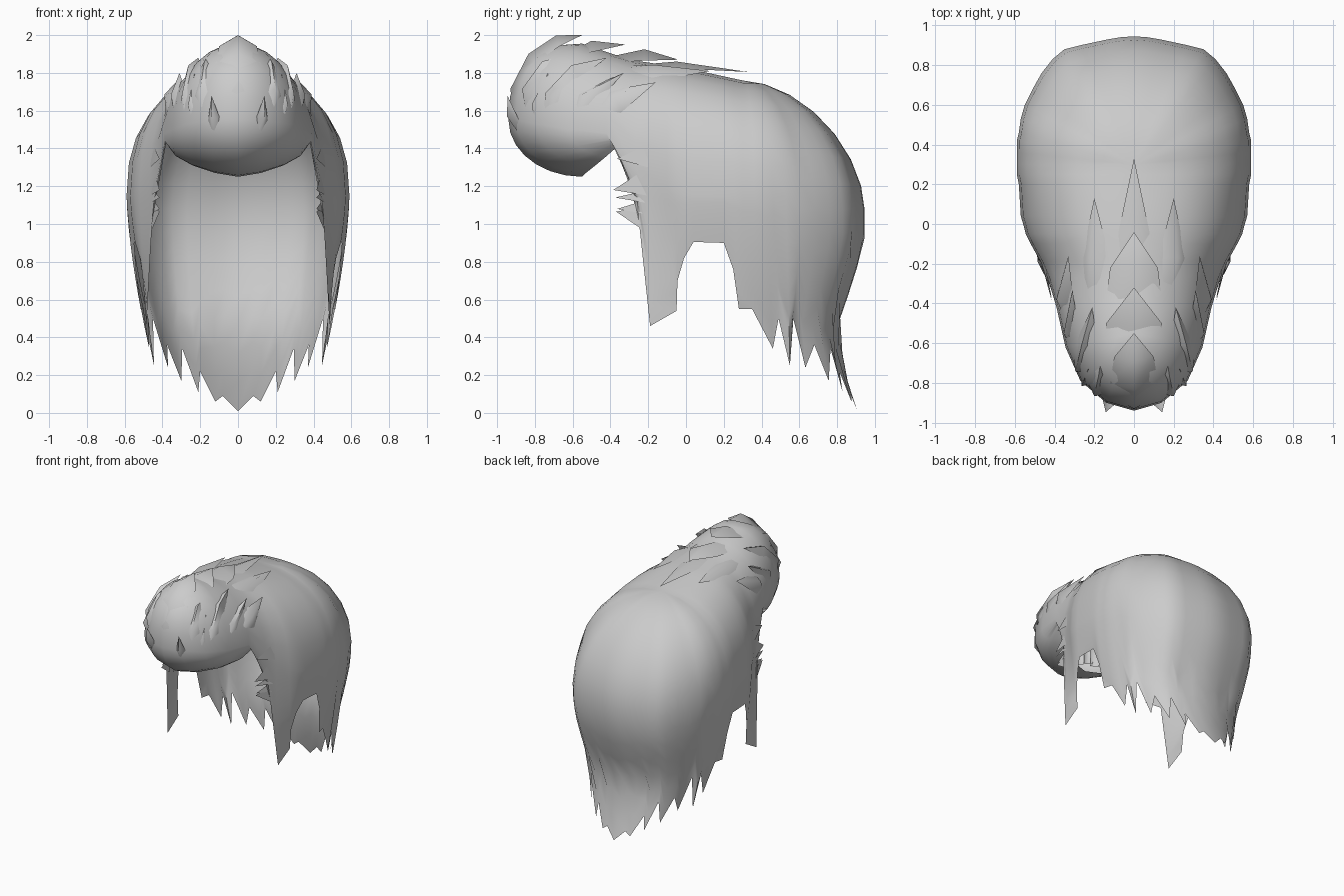
import bpy, bmesh, math
from mathutils import Vector

if "Cube" in bpy.data.objects:
    bpy.data.objects.remove(bpy.data.objects["Cube"])

hair = bpy.data.materials.new("light_grey_hair")
hair.diffuse_color = (0.6, 0.6, 0.6, 1)
hair.use_nodes = True
hair.node_tree.nodes["Principled BSDF"].inputs["Base Color"].default_value = hair.diffuse_color


def interp(table, v):
    """Piecewise linear lookup in sorted (key, value) pairs."""
    if v <= table[0][0]:
        return table[0][1]
    for (a, fa), (b, fb) in zip(table, table[1:]):
        if v <= b:
            return fa + (fb - fa) * (v - a) / (b - a)
    return table[-1][1]


def make_object(name, verts, faces, angle=50):
    mesh = bpy.data.meshes.new(name)
    mesh.from_pydata(verts, [], faces)
    bm = bmesh.new()
    bm.from_mesh(mesh)
    bmesh.ops.remove_doubles(bm, verts=bm.verts, dist=0.0005)
    bmesh.ops.recalc_face_normals(bm, faces=bm.faces)
    bm.to_mesh(mesh)
    bm.free()
    mesh.materials.append(hair)
    ob = bpy.data.objects.new(name, mesh)
    bpy.context.collection.objects.link(ob)
    bpy.ops.object.select_all(action='DESELECT')
    ob.select_set(True)
    bpy.context.view_layer.objects.active = ob
    bpy.ops.object.shade_smooth_by_angle(angle=math.radians(angle))
    return ob


# Height of the crown line and the inward pull of the nape
CROWN = [(-0.55, 1.955), (-0.3, 1.87), (0, 1.825), (0.3, 1.76)]
NAPE = [(0.0, 0.035), (0.2, 0.10), (0.47, 0.14), (0.67, 0.07), (0.9, 0.0)]
ROUND = [(-0.95, 2.5), (-0.6, 2.0), (0.2, 2.4), (0.6, 2.1), (0.95, 1.75)]

# Fringe columns: widest point, then hairline point
FRINGE = [((0, -.94, 1.55), (0, -.55, 1.25)),
          ((.14, -.90, 1.55), (.12, -.53, 1.27)),
          ((.27, -.79, 1.53), (.24, -.48, 1.31)),
          ((.345, -.62, 1.5), (.33, -.42, 1.36)),
          ((.39, -.42, 1.48), (.38, -.34, 1.43))]
# Side columns: widest x, y, then hem x, y, z
SIDE = [(.435, -.27, .455, -.25, 1.02), (.47, -.19, .485, -.19, .46),
        (.52, -.10, .49, -.05, .54), (.545, -.05, .50, -.045, .70),
        (.555, -.01, .52, -.01, .82), (.57, .04, .545, .04, .905),
        (.58, .20, .55, .20, .90), (.59, .25, .54, .25, .76),
        (.59, .30, .515, .28, .55), (.59, .36, .50, .35, .55),
        (.59, .42, .47, .46, .34), (.58, .46, .475, .49, .50),
        (.57, .53, .445, .55, .25)]
# Back columns: widest x, y, then hem x, z
BACK = [(.55, .60, .45, .50), (.51, .68, .37, .24), (.465, .76, .375, .36),
        (.41, .83, .30, .17), (.35, .88, .295, .34), (.27, .90, .21, .11),
        (.20, .915, .20, .22), (.13, .93, .12, .06), (.07, .94, .08, .09),
        (0, .945, 0, .01)]
UP, DOWN = 7, 7


def column(p, h, kind):
    """Points of one strip of hair from the crown to the hem."""
    p, h = Vector(p), Vector(h)
    sy = max(-0.55, min(p.y + (0.04 if kind == 'fringe' else 0), 0.3))
    s = Vector((0, sy, interp(CROWN, sy)))
    n = interp(ROUND, p.y)
    pts = []
    for i in range(UP + 1):
        a = math.pi / 2 * i / UP
        out, rise = math.sin(a) ** (2 / n), max(0, math.cos(a)) ** (2 / n)
        pts.append((s.x + (p.x - s.x) * out, s.y + (p.y - s.y) * out,
                    p.z + (s.z - p.z) * rise))
    for i in range(1, DOWN + 1):
        t = i / DOWN
        if kind == 'fringe':
            a = math.pi / 2 * t
            k = 1 - math.cos(a)
            pts.append((p.x + (h.x - p.x) * k, p.y + (h.y - p.y) * k,
                        p.z + (h.z - p.z) * math.sin(a)))
        else:
            z = p.z + (h.z - p.z) * t
            x = p.x + (h.x - p.x) * t ** 1.5
            y = p.y + (h.y - p.y) * t
            if kind == 'back':
                y = p.y - interp(NAPE, z) * min(1, (p.y - 0.5) / 0.4)
            pts.append((x, y, z))
    return pts


# Main shell: swept fringe, sides with ragged hem, long back
cols = [column(p, h, 'fringe') for p, h in FRINGE]
cols += [column((x, y, interp([(-.27, 1.3), (0, 1.15)], y)), (hx, hy, hz), 'side')
         for x, y, hx, hy, hz in SIDE]
cols += [column((x, y, 1.08), (hx, y, hz), 'back') for x, y, hx, hz in BACK]
cols += [[(-x, y, z) for x, y, z in c] for c in cols[-2:0:-1]]
rows = UP + DOWN + 1
verts = [v for c in cols for v in c]
faces = []
for c in range(len(cols)):
    d = (c + 1) % len(cols)
    for r in range(rows - 1):
        faces.append((c * rows + r, c * rows + r + 1, d * rows + r + 1, d * rows + r))
make_object("hair_shell", verts, faces, 60)


def lock(name, path, widths, ridge=0.025):
    """Pointed lock: a ridged ribbon lying on the shell, ending in a tip."""
    path = [Vector(p) for p in path]
    verts, faces = [], []
    for i, p in enumerate(path):
        tangent = path[min(i + 1, len(path) - 1)] - path[max(i - 1, 0)]
        out = (p - Vector((0, min(0, max(-0.5, p.y)), 1.4))).normalized()
        side = tangent.cross(out).normalized() * widths[i]
        lift = out * ridge * (1 if 0 < i < len(path) - 1 else 0)
        if i == 0:
            lift = out * -ridge
        sink = out * (ridge * 1.4 if widths[i] else 0)
        verts += [p - side - sink, p + lift, p + side - sink]
    for i in range(len(path) - 1):
        for j in (0, 1):
            a = i * 3 + j
            faces.append((a, a + 1, a + 4, a + 3))
    make_object(name, verts, faces, 80)


# Locks along the middle of the crown
lock("front_lock", [(0, -.92, 1.5), (0, -.91, 1.70), (0, -.82, 1.88), (0, -.68, 1.975),
                    (0, -.55, 2.0)], [.07, .10, .12, .10, 0])
lock("upper_lock", [(0, -.72, 1.88), (0, -.50, 1.945), (0, -.32, 1.95)], [.14, .14, 0])
lock("middle_lock", [(0, -.55, 1.88), (0, -.22, 1.90), (0, -.04, 1.87)], [.16, .12, 0])
lock("rear_lock", [(0, -.35, 1.85), (0, -.05, 1.845), (0, .33, 1.805)], [.14, .08, 0], 0.015)

# Paired locks swept back from the fringe
PAIRS = {
    "small_fringe_lock": ([(.12, -.88, 1.44), (.135, -.925, 1.56), (.14, -.945, 1.68)], [.03, .035, 0]),
    "inner_fringe_lock": ([(.19, -.85, 1.5), (.19, -.85, 1.7), (.17, -.75, 1.84), (.15, -.58, 1.91)],
                          [.03, .06, .06, 0]),
    "outer_fringe_lock": ([(.28, -.77, 1.48), (.28, -.73, 1.68), (.25, -.60, 1.82), (.21, -.42, 1.88)],
                          [.03, .06, .06, 0]),
    "brow_lock": ([(.24, -.80, 1.5), (.25, -.80, 1.62), (.23, -.73, 1.80)], [.03, .04, 0]),
    "temple_lock": ([(.34, -.62, 1.5), (.335, -.55, 1.67), (.31, -.33, 1.8)], [.04, .07, 0]),
    "side_lock": ([(.37, -.48, 1.55), (.37, -.38, 1.67), (.33, -.16, 1.75)], [.06, .08, 0]),
    "crown_lock": ([(.17, -.42, 1.84), (.21, -.17, 1.82), (.2, .13, 1.81)], [.09, .08, 0]),
}
for name, (path, widths) in PAIRS.items():
    for tag, s in (("right", 1), ("left", -1)):
        lock(f"{name}_{tag}", [(s * x, y, z) for x, y, z in path], widths)

# Thin wisps in front of the ears: tip y, tip z, root top, root bottom
WISPS = [(-.365, 1.345, 1.42, 1.30), (-.385, 1.18, 1.30, 1.15), (-.375, 1.14, 1.18, 1.11),
         (-.365, 1.08, 1.13, 1.05), (-.37, 1.065, 1.10, .95)]
for tag, s in (("right", 1), ("left", -1)):
    verts, faces = [], []
    for i, (tip, z, top, low) in enumerate(WISPS):
        verts += [(s * .45, -.20, top), (s * .415, tip, z), (s * .465, -.20, low)]
        faces.append((3 * i, 3 * i + 1, 3 * i + 2))
    make_object(f"ear_wisps_{tag}", verts, faces)
